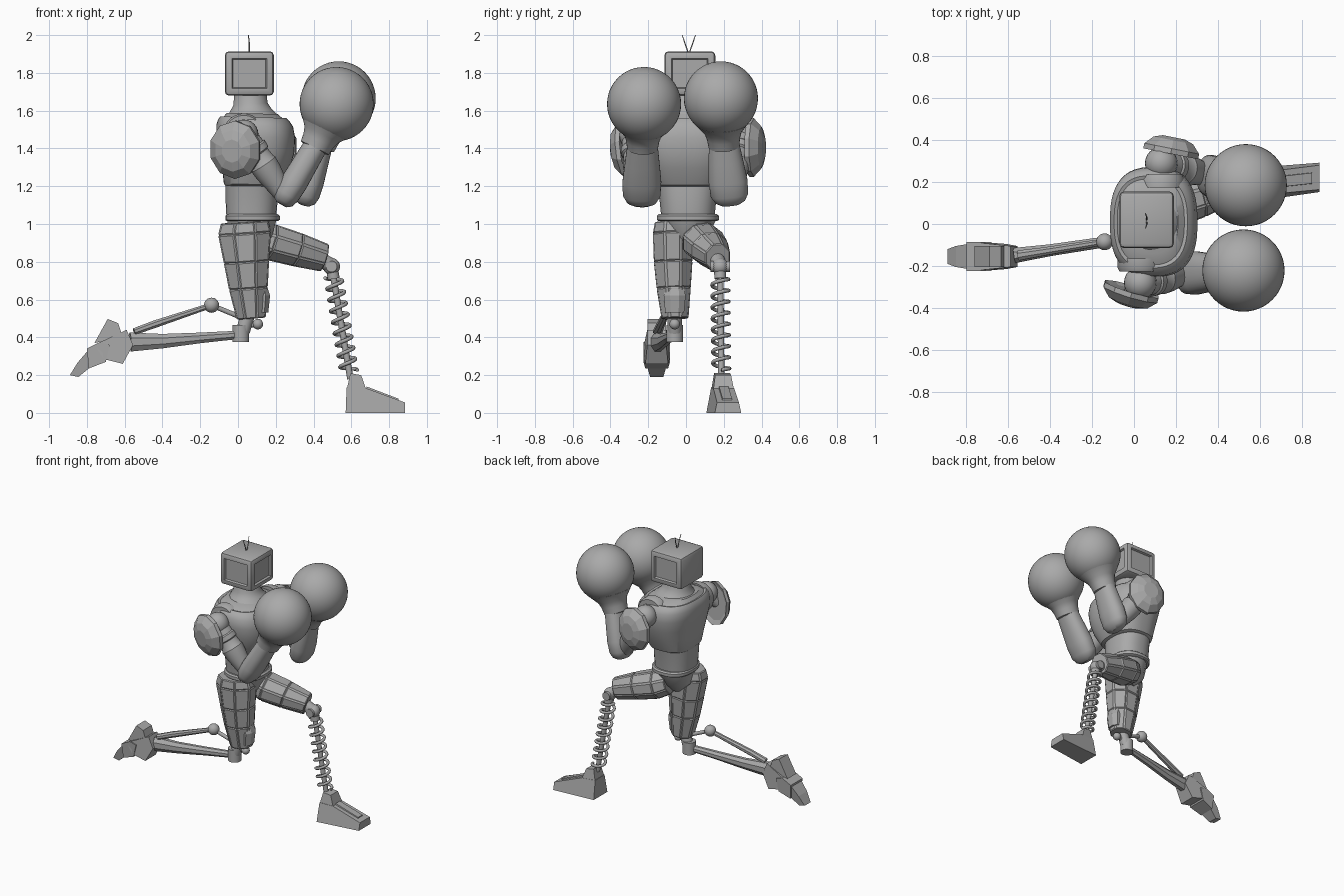
import bpy, bmesh, math
from mathutils import Vector, Matrix

old = bpy.data.objects.get("Cube")
if old:
    bpy.data.objects.remove(old, do_unlink=True)

grey = bpy.data.materials.new("plain_grey")
grey.use_nodes = True
grey.diffuse_color = (0.4, 0.4, 0.4, 1)
grey.node_tree.nodes["Principled BSDF"].inputs["Base Color"].default_value = (0.4, 0.4, 0.4, 1)


def finish(name, bm, smooth=True):
    bmesh.ops.recalc_face_normals(bm, faces=bm.faces)
    mesh = bpy.data.meshes.new(name)
    bm.to_mesh(mesh)
    bm.free()
    mesh.materials.append(grey)
    ob = bpy.data.objects.new(name, mesh)
    bpy.context.collection.objects.link(ob)
    if smooth:
        bpy.ops.object.select_all(action='DESELECT')
        ob.select_set(True)
        bpy.context.view_layer.objects.active = ob
        bpy.ops.object.shade_smooth_by_angle(angle=math.radians(35))
    return ob


def loft(name, sections, n=32, power=2.0, smooth=True, panels=False, ref=(0, 1, 0)):
    """Skin cross-sections (centre, half width along ref, half depth)."""
    t = (Vector(sections[-1][0]) - Vector(sections[0][0])).normalized()
    u = Vector(ref)
    u = (u - u.dot(t) * t).normalized()
    v = t.cross(u)
    grow = 1 / math.cos(math.pi / n) if n <= 8 else 1
    bm = bmesh.new()
    rings = []
    for centre, a, b in sections:
        ring = []
        for i in range(n):
            ang = 2 * math.pi * (i + 0.5) / n
            c, s = math.cos(ang), math.sin(ang)
            c = math.copysign(abs(c) ** (2 / power), c) * a * grow
            s = math.copysign(abs(s) ** (2 / power), s) * b * grow
            ring.append(bm.verts.new(Vector(centre) + u * c + v * s))
        rings.append(ring)
    sides = []
    for r, q in zip(rings, rings[1:]):
        for i in range(n):
            j = (i + 1) % n
            sides.append(bm.faces.new((r[i], r[j], q[j], q[i])))
    bm.faces.new(rings[0][::-1])
    bm.faces.new(rings[-1])
    bmesh.ops.recalc_face_normals(bm, faces=bm.faces)
    if panels:
        bmesh.ops.inset_individual(bm, faces=sides, thickness=0.009, depth=0.005)
    return finish(name, bm, smooth)


def stack(name, levels, **kw):
    """Upright loft from (z, back x, front x, half y) levels."""
    return loft(name, [(((x0 + x1) / 2, 0.01, z), hy, (x1 - x0) / 2) for z, x0, x1, hy in levels], **kw)


def rod(name, p, q, r, n=20, ref=(0, 1, 0), r2=None):
    r2 = r2 or r
    return loft(name, [(p, r, r), (q, r2, r2)], n=n, ref=ref)


def ball(name, centre, r, seg=24):
    bm = bmesh.new()
    bmesh.ops.create_uvsphere(bm, u_segments=seg, v_segments=seg // 2, radius=r,
                              matrix=Matrix.Translation(centre))
    return finish(name, bm)


def prism(name, outline, y):
    """Side outline of (x, z, half width) points, flat shaded."""
    bm = bmesh.new()
    near, far = [[bm.verts.new((x, y(x) + s * w, z)) for x, z, w in outline] for s in (-1, 1)]
    bm.faces.new(near)
    bm.faces.new(far[::-1])
    for i in range(len(near)):
        j = (i + 1) % len(near)
        bm.faces.new((near[i], near[j], far[j], far[i]))
    return finish(name, bm, False)


# Box head with recessed panels on the face and both sides
bm = bmesh.new()
bmesh.ops.create_cube(bm, size=1, matrix=Matrix.Translation((0.06, 0.02, 1.797)) @ Matrix.Diagonal((0.26, 0.27, 0.235, 1)))
bmesh.ops.bevel(bm, geom=bm.edges[:], offset=0.022, segments=2, profile=0.5, affect='EDGES')
screens = [f for f in bm.faces if f.calc_area() > 0.02 and (abs(f.normal.y) > 0.9 or f.normal.x > 0.9)]
bmesh.ops.inset_individual(bm, faces=screens, thickness=0.022, depth=0)
bmesh.ops.inset_individual(bm, faces=screens, thickness=0.008, depth=-0.014)
finish("head", bm)
for side, s in (("left", 1), ("right", -1)):
    loft(side + "_antenna", [((0.06, 0.015 + s * 0.004, 1.91), 0.003, 0.003),
                             ((0.06, 0.015 + s * 0.02, 1.955), 0.003, 0.003),
                             ((0.055, 0.015 + s * 0.035, 2.0), 0.002, 0.002)], n=6)

# Torso
stack("neck", [(1.56, -0.07, 0.22, 0.16), (1.6, -0.045, 0.18, 0.115), (1.635, -0.025, 0.157, 0.092),
               (1.7, -0.02, 0.15, 0.085)])
stack("chest", [(1.2, -0.068, 0.2, 0.16), (1.21, -0.075, 0.225, 0.18), (1.3, -0.085, 0.275, 0.22),
                (1.38, -0.1, 0.298, 0.245), (1.46, -0.115, 0.303, 0.262), (1.52, -0.115, 0.292, 0.258),
                (1.55, -0.105, 0.272, 0.24), (1.565, -0.095, 0.255, 0.22), (1.56, -0.08, 0.24, 0.205),
                (1.585, -0.06, 0.21, 0.15)], n=48, power=2.6)
stack("abdomen", [(1.04, -0.062, 0.203, 0.142), (1.12, -0.066, 0.21, 0.15), (1.21, -0.066, 0.205, 0.165)],
      power=2.4)
stack("belt", [(1.015, -0.06, 0.21, 0.155), (1.022, -0.068, 0.222, 0.165), (1.043, -0.068, 0.222, 0.165),
               (1.052, -0.06, 0.21, 0.155)], power=2.4)
stack("pelvis", [(0.86, 0.02, 0.12, 0.04), (0.93, -0.05, 0.18, 0.11), (1.02, -0.06, 0.205, 0.15)], n=16)

# Arms: side, shoulder, elbow, wrist, glove centre, pad centre, pad outward direction
arms = [("right", (0.03, -0.28, 1.475), (0.25, -0.235, 1.14), (0.415, -0.23, 1.42), (0.522, -0.222, 1.635),
         (-0.01, -0.31, 1.395), (-0.3, -1, -0.12)),
        ("left", (0.13, 0.29, 1.49), (0.36, 0.232, 1.14), (0.44, 0.2, 1.43), (0.533, 0.185, 1.665),
         (0.175, 0.335, 1.405), (0.2, 1, 0.0))]
for side, sh, el, wr, gl, pad, out in arms:
    sh, el, wr, gl, pad, out = map(Vector, (sh, el, wr, gl, pad, out))
    s = math.copysign(1, sh.y)
    ball(side + "_shoulder_joint", sh, 0.078)
    # Socket ring around the shoulder
    bore = sh + Vector((0, -0.075 * s, 0))
    loft(side + "_shoulder_socket", [(bore + Vector((0, s * d, 0)), r, r)
         for d, r in ((-0.04, 0.11), (0.0, 0.11), (0.022, 0.1), (0.022, 0.085))], ref=(1, 0, 0))
    # Upper arm with two raised bands
    arm = lambda k: sh.lerp(el, k)
    loft(side + "_upper_arm", [(arm(k), r, r) for k, r in
         ((0, 0.06), (0.2, 0.068), (0.22, 0.076), (0.3, 0.076), (0.32, 0.066), (0.45, 0.07),
          (0.47, 0.076), (0.6, 0.072), (0.8, 0.058), (1, 0.045))], n=24)
    fore = lambda k: el.lerp(wr, k)
    loft(side + "_forearm", [(fore(k), a, b) for k, a, b in
         ((-0.13, 0.05, 0.03), (-0.07, 0.08, 0.055), (0.05, 0.1, 0.068), (0.3, 0.103, 0.072),
          (0.65, 0.092, 0.068), (1, 0.08, 0.064))], power=2.3)
    # Boxing glove and its cuff
    loft(side + "_glove_cuff", [(wr.lerp(gl, k), r, r) for k, r in
         ((-0.1, 0.07), (-0.08, 0.082), (0.1, 0.088), (0.25, 0.1), (0.45, 0.14))])
    ball(side + "_glove", gl, 0.196, 48)
    # Faceted shoulder pad
    out.normalize()
    loft(side + "_shoulder_pad", [(pad + out * d, 0.14 * k, 0.155 * k) for d, k in
         ((0.012, 0.8), (0, 1), (0.025, 1), (0.065, 0.72), (0.08, 0.4))], n=10, smooth=False, ref=(1, 0, 0))
    rod(side + "_pad_mount", sh, pad + out * 0.03, 0.04)

# Raised front leg
loft("left_thigh", [((0.09, 0.07, 0.935), 0.08, 0.08), ((0.17, 0.09, 0.905), 0.105, 0.092),
                    ((0.31, 0.128, 0.865), 0.092, 0.085), ((0.455, 0.168, 0.822), 0.062, 0.07)],
     n=8, smooth=False, panels=True)
rod("left_knee_stub", (0.44, 0.165, 0.81), (0.5, 0.18, 0.775), 0.04)
rod("left_knee_axle", (0.495, 0.13, 0.775), (0.495, 0.232, 0.775), 0.03, ref=(1, 0, 0))
ball("left_knee_joint", (0.495, 0.18, 0.775), 0.045)
top, foot = Vector((0.5, 0.181, 0.75)), Vector((0.595, 0.187, 0.18))
rod("left_shin_rod", top, foot, 0.017)
rod("left_shin_collar", top, top.lerp(foot, 0.07), 0.032)

# Coil spring around the shin rod
axis = (foot - top).normalized()
u = Vector((0, 1, 0)).cross(axis).normalized()
v = axis.cross(u)
curve = bpy.data.curves.new("left_shin_spring", 'CURVE')
curve.dimensions = '3D'
curve.bevel_depth = 0.01
curve.bevel_resolution = 2
curve.use_fill_caps = True
turns, steps = 8.5, 170
spline = curve.splines.new('POLY')
spline.points.add(steps)
for i, pt in enumerate(spline.points):
    k = i / steps
    ang = 2 * math.pi * turns * k
    pt.co = (*(top.lerp(foot, 0.05 + 0.88 * k) + (u * math.cos(ang) + v * math.sin(ang)) * 0.044), 1)
curve.materials.append(grey)
spring = bpy.data.objects.new("left_shin_spring", curve)
bpy.context.collection.objects.link(spring)
bpy.ops.object.select_all(action='DESELECT')
spring.select_set(True)
bpy.context.view_layer.objects.active = spring
bpy.ops.object.convert(target='MESH')

# Planted foot, turned slightly outward
foot_y = lambda x: 0.19 + 0.11 * (x - 0.59)
prism("left_foot", [(0.57, 0, 0.08), (0.885, 0, 0.07), (0.885, 0.055, 0.058), (0.68, 0.13, 0.055),
                    (0.575, 0.135, 0.055)], foot_y)
prism("left_ankle", [(0.575, 0.12, 0.055), (0.68, 0.12, 0.055), (0.652, 0.2, 0.042), (0.595, 0.21, 0.042)], foot_y)
prism("left_foot_ridge", [(0.68, 0.1, 0.03), (0.85, 0.05, 0.03), (0.85, 0.075, 0.025), (0.68, 0.14, 0.025)], foot_y)

# Trailing back leg
loft("right_thigh", [((0.035, -0.07, 1.01), 0.09, 0.12), ((0.035, -0.07, 0.95), 0.1, 0.135),
                     ((0.045, -0.068, 0.8), 0.097, 0.115), ((0.055, -0.065, 0.66), 0.085, 0.098),
                     ((0.07, -0.058, 0.5), 0.066, 0.072)], n=8, smooth=False, panels=True)
loft("right_knee_guard", [((0.12, -0.06, 0.68), 0.045, 0.03), ((0.13, -0.06, 0.62), 0.058, 0.04),
                          ((0.125, -0.06, 0.53), 0.05, 0.035)], n=8, smooth=False)
rod("right_knee_hinge", (0.015, -0.06, 0.375), (0.015, -0.06, 0.465), 0.045)
rod("right_knee_post", (0.05, -0.06, 0.51), (0.025, -0.06, 0.43), 0.038)
ball("right_knee_pivot", (0.105, -0.06, 0.47), 0.028)
rod("right_knee_link", (0.105, -0.06, 0.47), (0.03, -0.06, 0.46), 0.014)
loft("right_shin", [((0.0, -0.065, 0.413), 0.022, 0.022), ((-0.2, -0.095, 0.397), 0.026, 0.028),
                    ((-0.4, -0.125, 0.38), 0.028, 0.038), ((-0.57, -0.15, 0.375), 0.036, 0.05)],
     n=8, smooth=False)
ball("right_piston_joint", (-0.14, -0.085, 0.57), 0.04)
rod("right_piston_front", (0.03, -0.06, 0.5), (-0.14, -0.085, 0.57), 0.013)
loft("right_piston_rear", [((-0.14, -0.085, 0.57), 0.015, 0.014), ((-0.44, -0.133, 0.47), 0.02, 0.02),
                           ((-0.55, -0.15, 0.43), 0.024, 0.018)], n=8, smooth=False)
rear = lambda x: -0.155
prism("right_ankle", [(-0.76, 0.36, 0.068), (-0.59, 0.44, 0.05), (-0.555, 0.36, 0.05), (-0.61, 0.26, 0.06),
                      (-0.71, 0.285, 0.068)], rear)
prism("right_heel_fin", [(-0.76, 0.37, 0.05), (-0.69, 0.497, 0.05), (-0.635, 0.475, 0.05), (-0.61, 0.4, 0.05)], rear)
prism("right_foot", [(-0.8, 0.34, 0.07), (-0.73, 0.375, 0.07), (-0.68, 0.36, 0.07), (-0.7, 0.27, 0.07),
                     (-0.79, 0.235, 0.06)], rear)
prism("right_toe", [(-0.89, 0.2, 0.035), (-0.85, 0.265, 0.05), (-0.79, 0.335, 0.06), (-0.76, 0.26, 0.055),
                    (-0.845, 0.19, 0.035)], rear)
